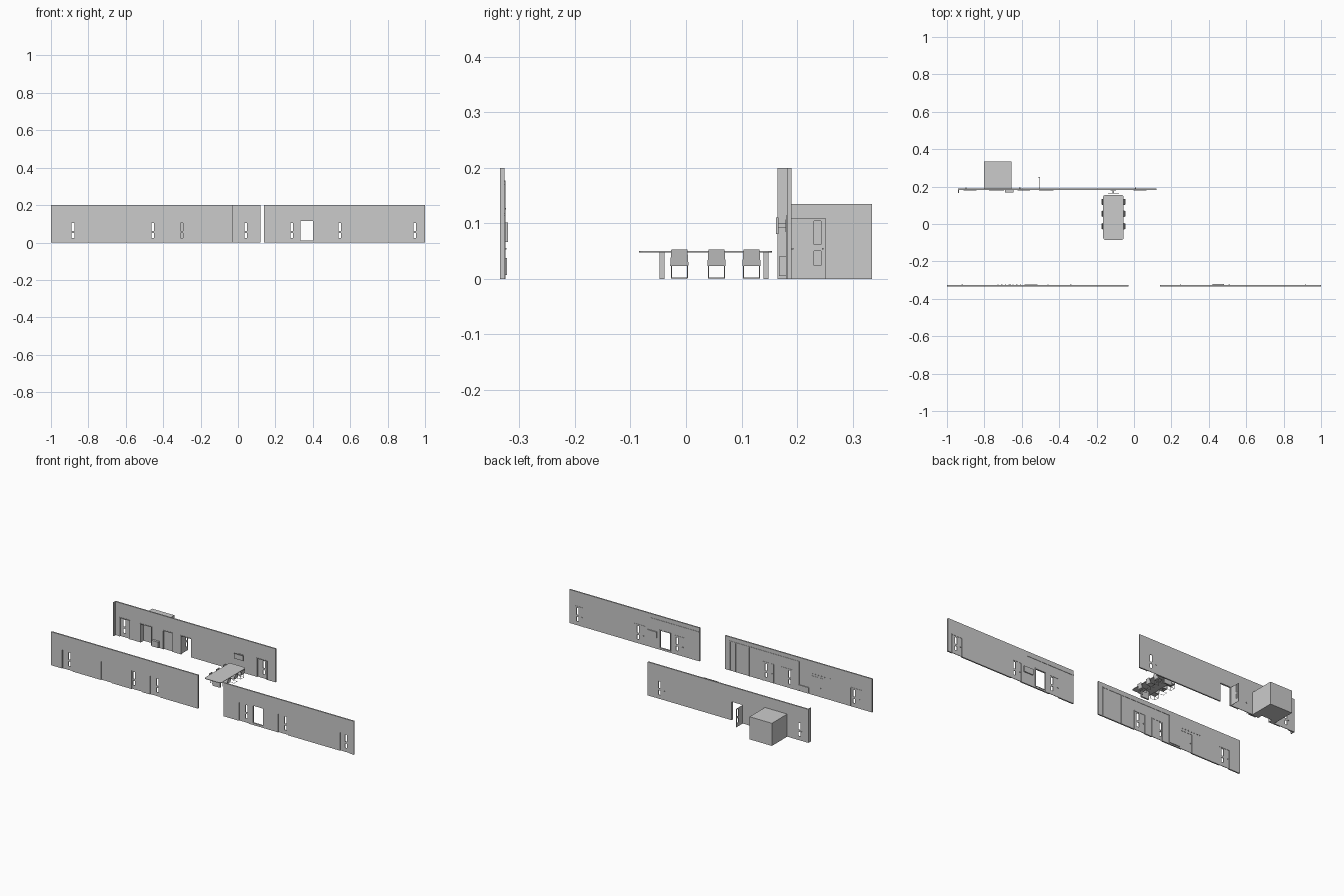
import bpy, bmesh, math
from mathutils import Vector

if "Cube" in bpy.data.objects:
    bpy.data.objects.remove(bpy.data.objects["Cube"])


def boxes(name, items, bevel=0):
    """One object from axis-aligned boxes (x0, x1, y0, y1, z0, z1)."""
    bm = bmesh.new()
    for x0, x1, y0, y1, z0, z1 in items:
        vs = bmesh.ops.create_cube(bm, size=1)["verts"]
        bmesh.ops.scale(bm, vec=(x1 - x0, y1 - y0, z1 - z0), verts=vs)
        bmesh.ops.translate(bm, vec=((x0 + x1) / 2, (y0 + y1) / 2, (z0 + z1) / 2), verts=vs)
    if bevel:
        es = [e for e in bm.edges if abs((e.verts[0].co - e.verts[1].co).normalized().z) > 0.9]
        bmesh.ops.bevel(bm, geom=es, offset=bevel, segments=4, profile=0.5, affect='EDGES')
    me = bpy.data.meshes.new(name)
    bm.to_mesh(me)
    bm.free()
    ob = bpy.data.objects.new(name, me)
    bpy.context.collection.objects.link(ob)
    return ob


def cut(ob, items):
    """Subtract boxes from an object and discard the cutter."""
    cutter = boxes("cutter", items)
    cutter.hide_render = True
    m = ob.modifiers.new("cut", 'BOOLEAN')
    m.operation = 'DIFFERENCE'
    m.solver = 'EXACT'
    m.object = cutter
    bpy.context.view_layer.objects.active = ob
    bpy.ops.object.modifier_apply(modifier=m.name)
    bpy.data.objects.remove(cutter)


def rod(name, pts, r, closed=False):
    cu = bpy.data.curves.new(name, 'CURVE')
    cu.dimensions = '3D'
    cu.bevel_depth = r
    cu.bevel_resolution = 1
    sp = cu.splines.new('POLY')
    sp.points.add(len(pts) - 1)
    for p, c in zip(sp.points, pts):
        p.co = (*c, 1)
    sp.use_cyclic_u = closed
    ob = bpy.data.objects.new(name, cu)
    bpy.context.collection.objects.link(ob)
    return ob


def frame(name, x0, x1, z0, z1, y0, y1, w=0.004):
    """Raised surround around a door or hatch."""
    parts = [(x0 - w, x0, y0, y1, z0, z1), (x1, x1 + w, y0, y1, z0, z1),
             (x0 - w, x1 + w, y0, y1, z1, z1 + w)]
    if z0 > 0:
        parts.append((x0 - w, x1 + w, y0, y1, z0 - w, z0))
    boxes(name, parts)


H, DOOR = 0.2, 0.11
PANES = [(0.062, 0.104), (0.024, 0.05)]


def wall(name, x0, x1, y0, y1, doors, openings, frame_y):
    ob = boxes(name, [(x0, x1, y0, y1, 0, H)])
    # recessed doors
    cut(ob, [(a, b, y0 - 0.01, y0 + 0.005, -0.01, DOOR) for a, b, w in doors])
    # glazing slots and full openings
    holes = [(w - 0.007, w + 0.007, y0 - 0.02, y1 + 0.02, p, q)
             for a, b, w in doors if w is not None for p, q in PANES]
    holes += [(a, b, y0 - 0.02, y1 + 0.02, p if p > 0 else -0.01, q) for a, b, p, q in openings]
    cut(ob, holes)
    for a, b, w in doors:
        frame(name + "_door_frame", a, b, 0, DOOR, *frame_y)
        hx = a + 0.006
        boxes(name + "_door_handle", [(hx, hx + 0.006, y1, y1 + 0.004, 0.053, 0.056)])
    for a, b, p, q in openings:
        frame(name + "_opening_frame", a, b, p, q, *frame_y)


# walls
FY0, FY1 = -0.335, -0.327
BY0, BY1 = 0.182, 0.19
wall("front_left_wall", -1, -0.03, FY0, FY1,
     [(-0.927, -0.86, -0.882), (-0.67, -0.60, None), (-0.468, -0.40, -0.455), (-0.347, -0.28, -0.30)],
     [], (FY1, FY1 + 0.0015))
wall("front_right_wall", 0.14, 1, FY0, FY1,
     [(0.24, 0.305, 0.288), (0.50, 0.565, 0.545), (0.907, 0.972, 0.946)],
     [(0.333, 0.40, 0.012, 0.115)], (FY1, FY1 + 0.0015))
wall("back_wall", -0.94, 0.12, BY0, BY1,
     [(-0.907, -0.845, -0.882), (-0.62, -0.56, None), (0.0, 0.063, 0.042)],
     [(-0.503, -0.435, 0, DOOR), (-0.77, -0.70, 0, DOOR)], (BY0 - 0.002, BY0))
boxes("back_wall_return", [(-0.942, -0.936, 0.165, BY1, 0, H)])

# raised bands on the inner faces
boxes("right_wall_band", [(0.14, 0.46, FY1, FY1 + 0.002, 0.17, 0.176)])
boxes("left_wall_band", [(-0.52, -0.06, FY1, FY1 + 0.002, 0.172, 0.177)] +
      [(x, x + 0.004, FY1, FY1 + 0.002, 0, 0.172) for x in (-0.52, -0.25, -0.19, -0.1, -0.064)])

# wall mounted units
boxes("notice_board", [(0.42, 0.482, FY1, -0.321, 0.067, 0.102)])
boxes("low_heater", [(-0.585, -0.515, FY1, -0.3225, 0.007, 0.038)])
boxes("wall_basin", [(-0.69, -0.645, 0.168, BY0, 0.005, 0.04)])
boxes("coat_hooks", [(-0.73 + i * 0.02, -0.724 + i * 0.02, FY1, FY1 + 0.003, 0.125, 0.128) for i in range(7)])

# enclosed room behind the back wall, with recessed doors
room = boxes("rear_room", [(-0.802, -0.655, BY1, 0.335, 0, 0.135)])
cut(room, [(-0.77, -0.70, BY1 - 0.01, BY1 + 0.02, -0.01, DOOR)])
boxes("room_switch", [(-0.656, -0.654, 0.322, 0.328, 0.055, 0.06)])

# open door leaf
leaf = boxes("open_door", [(-0.508, -0.5065, BY1, 0.251, 0, DOOR)])
cut(leaf, [(-0.52, -0.50, 0.231, 0.243, p, q) for p, q in PANES])
boxes("open_door_handle", [(-0.512, -0.503, 0.245, 0.248, 0.053, 0.056)])

# screen on a wall bracket
boxes("screen", [(-0.14, -0.08, 0.162, 0.167, 0.081, 0.111)])
boxes("screen_bracket", [(-0.114, -0.106, 0.167, BY0, 0.093, 0.1),
                         (-0.125, -0.095, 0.179, BY0, 0.085, 0.107)])

# meeting table
boxes("table_top", [(-0.165, -0.055, -0.085, 0.155, 0.0475, 0.0505)], bevel=0.012)
boxes("table_legs", [(-0.135, -0.085, y, y + 0.009, 0, 0.048) for y in (-0.048, 0.14)])

# chairs on both long sides
CX = -0.11
for y in (-0.012, 0.055, 0.118):
    for s in (-1, 1):
        def P(dx, dy, z):
            return (CX + s * dx, y + dy, z)
        xa, xb = sorted((CX + s * 0.024, CX + s * 0.056))
        boxes("chair_seat", [(xa, xb, y - 0.016, y + 0.016, 0.023, 0.0255)], bevel=0.003)
        # slanted back, slightly narrower at the top
        b0, b1 = sorted((CX + s * 0.055, CX + s * 0.0575))
        back = boxes("chair_back", [(b0, b1, y - 0.0165, y + 0.0165, 0.024, 0.053)])
        for v in back.data.vertices:
            if v.co.z > 0.04:
                v.co.x += s * 0.006
                v.co.y = y + (v.co.y - y) * 0.88
        # sled base
        rod("chair_base", [P(0.028, -0.0145, 0.023), P(0.028, -0.0145, 0.002), P(0.056, -0.0145, 0.002),
                           P(0.056, 0.0145, 0.002), P(0.028, 0.0145, 0.002), P(0.028, 0.0145, 0.023)], 0.001)
        for dy in (-0.0145, 0.0145):
            rod("chair_leg", [P(0.055, dy, 0.002), P(0.055, dy, 0.024)], 0.001)
